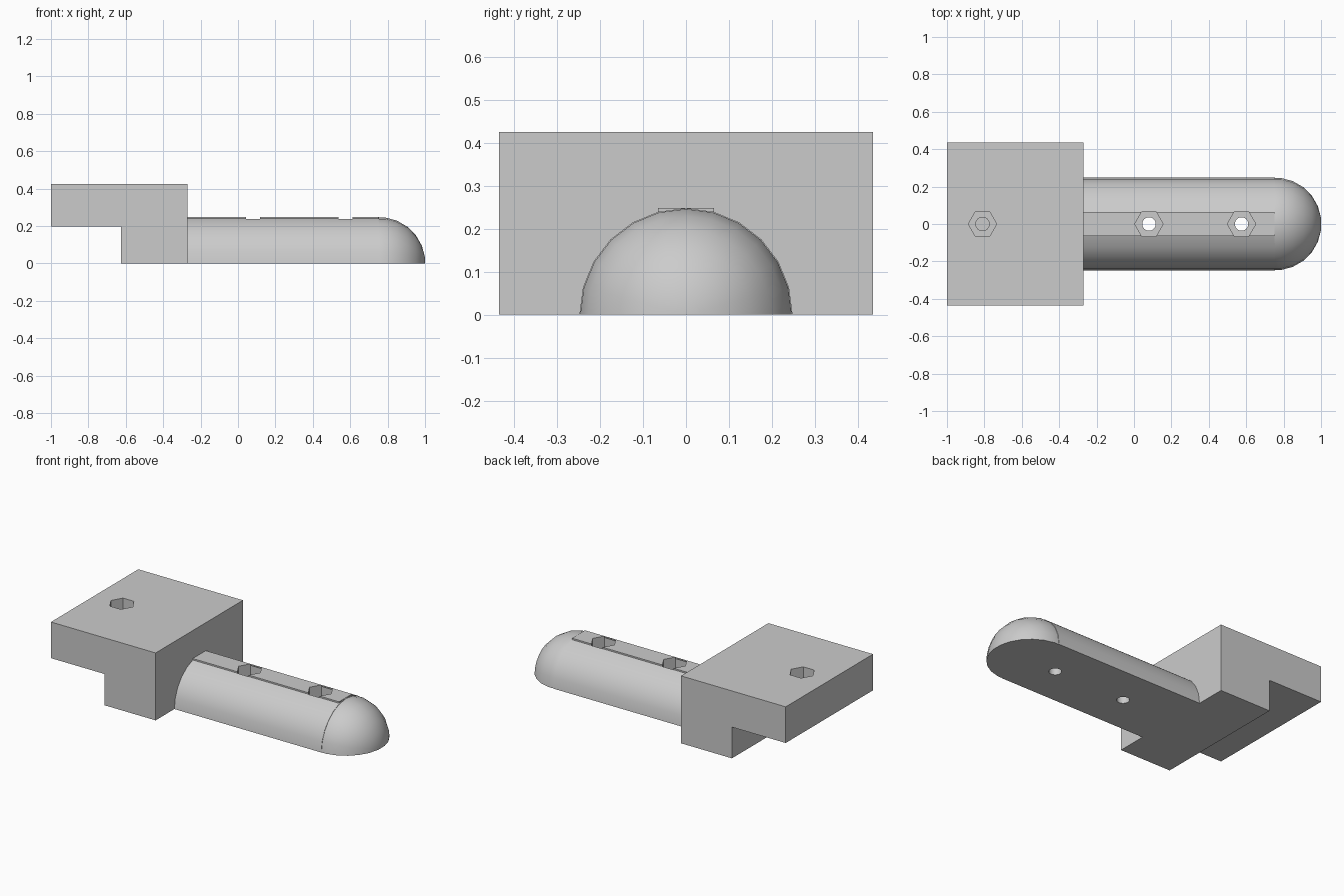
import bpy, bmesh
from math import sin, cos, pi, radians

cube = bpy.data.objects.get("Cube")
if cube:
    bpy.data.objects.remove(cube, do_unlink=True)

grey = bpy.data.materials.new("plain grey")
grey.use_nodes = True
GREY = (0.6, 0.6, 0.6, 1)
grey.diffuse_color = GREY
grey.node_tree.nodes["Principled BSDF"].inputs["Base Color"].default_value = GREY

R = 0.248          # rail radius
DEPTH = 0.435      # half depth of the block
STEP_X = -0.27     # face where the rail meets the block
DOME_X = 0.754     # centre of the rounded end


def finish(name, bm):
    bmesh.ops.recalc_face_normals(bm, faces=bm.faces)
    mesh = bpy.data.meshes.new(name)
    bm.to_mesh(mesh)
    bm.free()
    mesh.materials.append(grey)
    obj = bpy.data.objects.new(name, mesh)
    bpy.context.collection.objects.link(obj)
    return obj


def prism(name, points, vector):
    """Extrude a closed outline along a vector."""
    bm = bmesh.new()
    face = bm.faces.new([bm.verts.new(p) for p in points])
    out = bmesh.ops.extrude_face_region(bm, geom=[face])
    verts = [v for v in out["geom"] if isinstance(v, bmesh.types.BMVert)]
    bmesh.ops.translate(bm, verts=verts, vec=vector)
    return finish(name, bm)


def half_lathe(name, profile, sides=12):
    """Half-round solid along x, flat underneath."""
    bm = bmesh.new()
    rings = [[bm.verts.new((x, r * cos(pi * i / sides), r * sin(pi * i / sides)))
              for i in range(sides + 1)] for x, r in profile]
    for a, b in zip(rings, rings[1:]):
        for i in range(sides):
            bm.faces.new((a[i], a[i + 1], b[i + 1], b[i]))
    bm.faces.new(rings[0])
    bm.faces.new(rings[-1])
    bm.faces.new([r[0] for r in rings] + [r[-1] for r in reversed(rings)])
    return finish(name, bm)


def combine(target, tool, operation):
    mod = target.modifiers.new("combine", "BOOLEAN")
    mod.operation, mod.object, mod.solver = operation, tool, "EXACT"
    bpy.context.view_layer.objects.active = target
    bpy.ops.object.modifier_apply(modifier=mod.name)
    bpy.data.objects.remove(tool, do_unlink=True)


def round_cutter(x, radius, sides, bottom, top):
    points = [(x + radius * cos(2 * pi * i / sides),
               radius * sin(2 * pi * i / sides), bottom) for i in range(sides)]
    return prism("cutter", points, (0, 0, top - bottom))


def bolt_hole(target, x, floor, bottom):
    """Hexagonal nut pocket with a narrower round hole below it."""
    combine(target, round_cutter(x, 0.076, 6, floor, 1), "DIFFERENCE")
    combine(target, round_cutter(x, 0.036, 24, bottom, floor + 0.01), "DIFFERENCE")


# Stepped mounting block
outline = [(-1, 0.197), (-0.625, 0.197), (-0.625, 0), (STEP_X, 0),
           (STEP_X, 0.425), (-1, 0.425)]
block = prism("mounting_block", [(x, -DEPTH, z) for x, z in outline], (0, 2 * DEPTH, 0))
bolt_hole(block, -0.81, 0.31, 0.23)

# Half-round rail with a domed end
profile = [(STEP_X, R), (DOME_X, R)]
profile += [(DOME_X + 0.0005, R * sin(radians(82.5)))]
profile += [(DOME_X + R * cos(radians(a)), R * sin(radians(a)))
            for a in (82.5, 67.5, 52.5, 37.5, 22.5, 7.5)]
rail = half_lathe("half_round_rail", profile)

# Flat strip along the top of the rail
strip = [(STEP_X, y, 0.2) for y in (-0.065, 0.065)] + [(0.75, y, 0.2) for y in (0.065, -0.065)]
combine(rail, prism("top_strip", strip, (0, 0, R + 0.0005 - 0.2)), "UNION")
for x in (0.08, 0.575):
    bolt_hole(rail, x, 0.14, -0.1)

# Smooth the curved surfaces, keep the edges sharp
for obj in (block, rail):
    bpy.ops.object.select_all(action="DESELECT")
    obj.select_set(True)
    bpy.context.view_layer.objects.active = obj
    bpy.ops.object.shade_smooth_by_angle(angle=radians(30))
